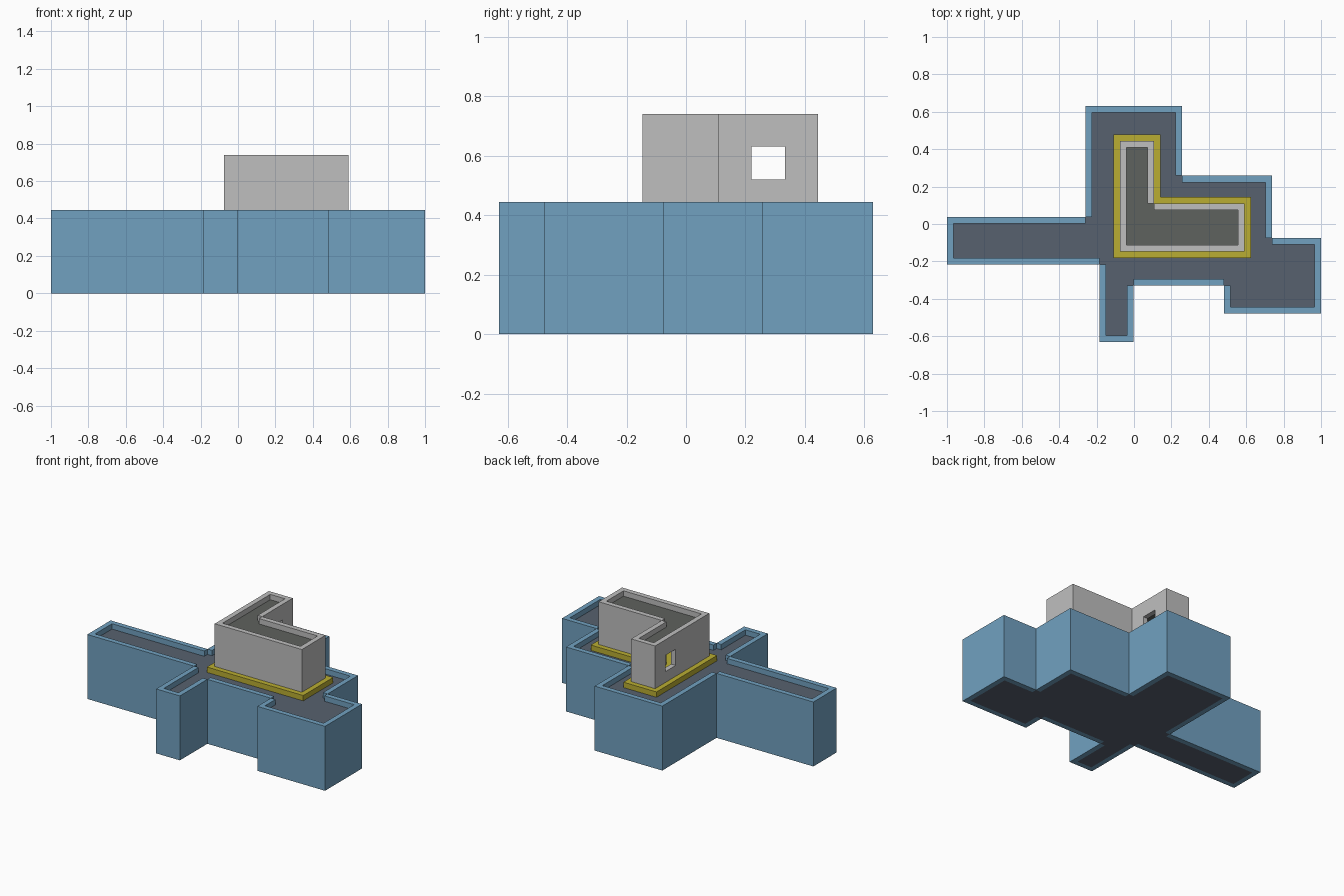
import bpy, bmesh
from mathutils import Vector

cube = bpy.data.objects.get("Cube")
if cube:
    bpy.data.objects.remove(cube, do_unlink=True)

T = 0.035                               # wall thickness
BASE_TOP, BASE_FLOOR = 0.445, 0.408
HOUSE_TOP, ROOF_TOP, ROOF_UNDER = 0.74, 0.703, 0.668


def material(name, r, g, b):
    lin = [(c / 255 / 12.92) if c < 11 else ((c / 255 + 0.055) / 1.055) ** 2.4 for c in (r, g, b)]
    m = bpy.data.materials.new(name)
    m.use_nodes = True
    m.diffuse_color = (*lin, 1)
    bsdf = next(n for n in m.node_tree.nodes if n.type == 'BSDF_PRINCIPLED')
    bsdf.inputs["Base Color"].default_value = (*lin, 1)
    return m


BLUE = material("blue wall", 113, 161, 192)
SLATE = material("slate floor", 87, 97, 111)
YELLOW = material("yellow plinth", 186, 174, 50)
GREY = material("light grey wall", 191, 191, 191)
ROOF = material("dark grey roof", 95, 98, 94)


def finish(bm, name, mat):
    bmesh.ops.remove_doubles(bm, verts=bm.verts, dist=1e-5)
    me = bpy.data.meshes.new(name)
    bm.to_mesh(me)
    bm.free()
    me.materials.append(mat)
    ob = bpy.data.objects.new(name, me)
    bpy.context.collection.objects.link(ob)
    return ob


def corners(poly):
    """For each corner of a counter-clockwise outline: point, inward normals of both edges, concave flag."""
    out = []
    for i, p in enumerate(poly):
        p = Vector(p)
        a = (p - Vector(poly[i - 1])).normalized()
        b = (Vector(poly[(i + 1) % len(poly)]) - p).normalized()
        out.append((p, Vector((-a.y, a.x)), Vector((-b.y, b.x)), a.cross(b) < 0))
    return out


def inner_outline(poly):
    """Inset outline that reaches out to the outer edge at concave corners."""
    pts = []
    for p, na, nb, concave in corners(poly):
        pts += [p + na * T, p, p + nb * T] if concave else [p + (na + nb) * T]
    return pts


def slab(name, poly, z0, z1, mat):
    bm = bmesh.new()
    low = [bm.verts.new((p[0], p[1], z0)) for p in poly]
    high = [bm.verts.new((p[0], p[1], z1)) for p in poly]
    bm.faces.new(low[::-1])
    bm.faces.new(high)
    for i in range(len(poly)):
        j = (i + 1) % len(poly)
        bm.faces.new((low[i], low[j], high[j], high[i]))
    return finish(bm, name, mat)


def wall_ring(poly, z0, z1):
    """Mitred walls along the outline, squared off at concave corners."""
    bm = bmesh.new()
    cs = corners(poly)
    for i, (p, pa, n, p_cave) in enumerate(cs):
        q, _, qb, q_cave = cs[(i + 1) % len(cs)]
        quad = [p, q, q + n * T + (Vector((0, 0)) if q_cave else qb * T),
                p + n * T + (Vector((0, 0)) if p_cave else pa * T)]
        lo = [bm.verts.new((*v, z0)) for v in quad]
        hi = [bm.verts.new((*v, z1)) for v in quad]
        bm.faces.new(lo[::-1])
        bm.faces.new(hi)
        for k, use in enumerate((True, q_cave, True, p_cave)):
            if use:
                m = (k + 1) % 4
                bm.faces.new((lo[k], lo[m], hi[m], hi[k]))
    bmesh.ops.remove_doubles(bm, verts=bm.verts, dist=1e-5)
    return bm


def cut_window(bm, y0, y1, z0, z1):
    """Opens a window through the walls that face sideways and lines its reveals."""
    for co, no in (((0, y0, 0), (0, 1, 0)), ((0, y1, 0), (0, 1, 0)),
                   ((0, 0, z0), (0, 0, 1)), ((0, 0, z1), (0, 0, 1))):
        side = [f for f in bm.faces if abs(f.normal.x) > 0.9
                and min(v.co.y for v in f.verts) < y1 and max(v.co.y for v in f.verts) > y0]
        geom = side + list({e for f in side for e in f.edges}) + list({v for f in side for v in f.verts})
        bmesh.ops.bisect_plane(bm, geom=geom, plane_co=co, plane_no=no)
        bm.normal_update()
    panes = []
    for f in bm.faces:
        c = f.calc_center_median()
        if abs(f.normal.x) > 0.9 and y0 < c.y < y1 and z0 < c.z < z1:
            panes.append(f)
    panes.sort(key=lambda f: f.calc_center_median().x)
    rims = [[v.co.copy() for v in f.verts] for f in panes]
    bmesh.ops.delete(bm, geom=panes, context='FACES_ONLY')
    for outer, inner in zip(rims[::2], rims[1::2]):
        for k in range(len(outer)):
            a, b = outer[k], outer[(k + 1) % len(outer)]
            x = inner[0].x
            ring = (a, b, Vector((x, b.y, b.z)), Vector((x, a.y, a.z)))
            bm.faces.new([bm.verts.new(v) for v in ring])


# Lower storey: branching outline with a parapet around a sunken terrace
base = [(-1, -0.217), (-0.185, -0.217), (-0.185, -0.63), (-0.003, -0.63), (-0.003, -0.33),
        (0.482, -0.33), (0.482, -0.478), (1, -0.478), (1, -0.075), (0.737, -0.075),
        (0.737, 0.258), (0.257, 0.258), (0.257, 0.63), (-0.26, 0.63), (-0.26, 0.038), (-1, 0.038)]
finish(wall_ring(base, 0, BASE_TOP), "lower_walls", BLUE)
slab("terrace_floor", inner_outline(base), 0, BASE_FLOOR, SLATE)

# Plinth under the upper storey, also its inside floor
plinth = [(-0.11, -0.182), (0.626, -0.182), (0.626, 0.145), (0.143, 0.145), (0.143, 0.479), (-0.11, 0.479)]
slab("plinth", plinth, BASE_FLOOR, BASE_TOP, YELLOW)

# Upper storey: hollow L with a window through the short wing
house = [(-0.075, -0.147), (0.591, -0.147), (0.591, 0.11), (0.108, 0.11), (0.108, 0.444), (-0.075, 0.444)]
walls = wall_ring(house, BASE_TOP, HOUSE_TOP)
walls.normal_update()
cut_window(walls, 0.22, 0.333, 0.52, 0.632)
bmesh.ops.remove_doubles(walls, verts=walls.verts, dist=1e-5)
bmesh.ops.recalc_face_normals(walls, faces=walls.faces)
finish(walls, "upper_walls", GREY)
slab("upper_roof", inner_outline(house), ROOF_UNDER, ROOF_TOP, ROOF)
